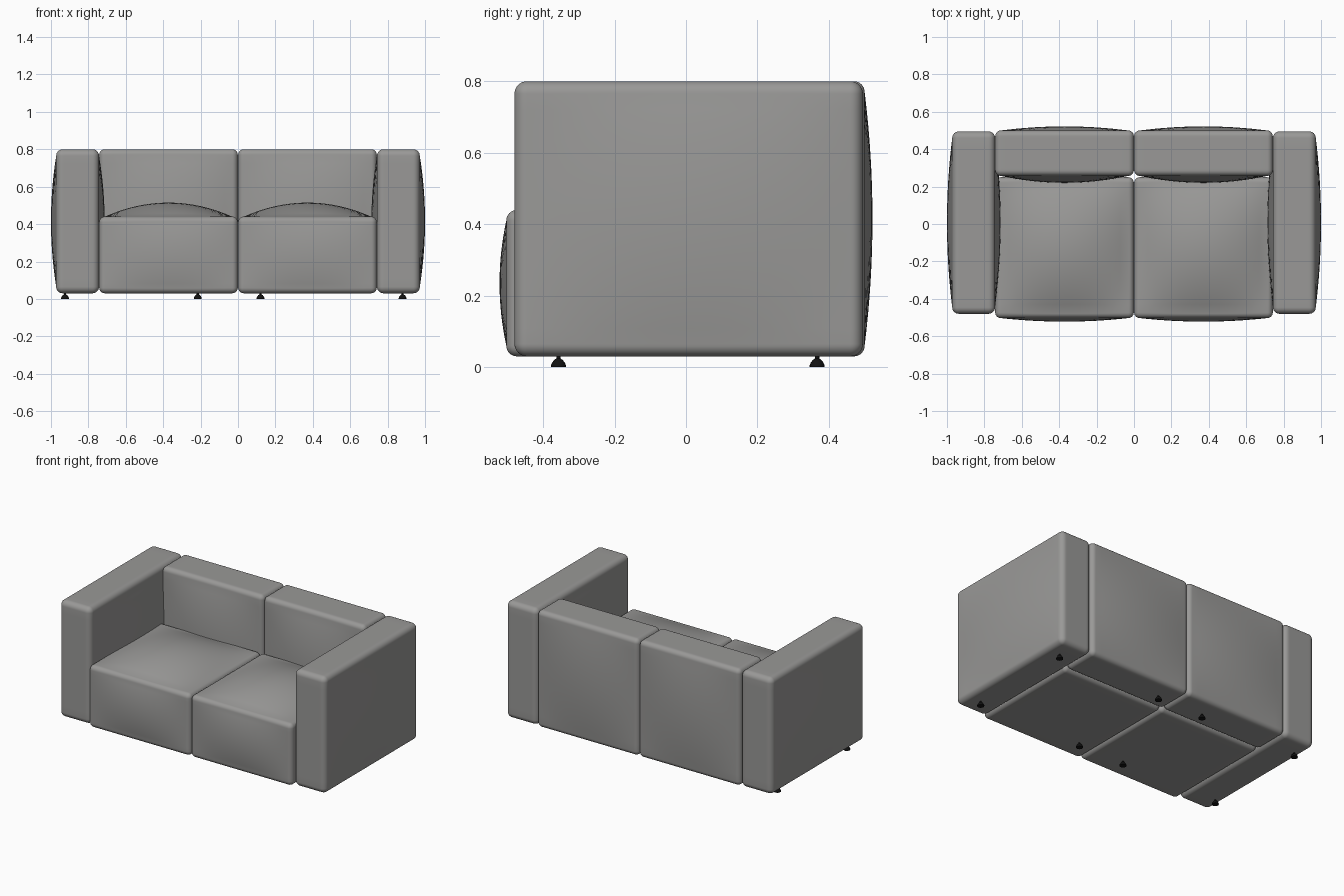
import bpy, bmesh, math
from mathutils import Vector

cube = bpy.data.objects.get("Cube")
if cube:
    bpy.data.objects.remove(cube)


def material(name, rgb, rough):
    m = bpy.data.materials.new(name)
    m.use_nodes = True
    color = (*rgb, 1)
    m.diffuse_color = color
    bsdf = m.node_tree.nodes["Principled BSDF"]
    bsdf.inputs["Base Color"].default_value = color
    bsdf.inputs["Roughness"].default_value = rough
    return m


fabric = material("grey_fabric", (0.32, 0.317, 0.31), 0.8)
black = material("black_plastic", (0.006, 0.006, 0.006), 0.5)


def finish(name, bm, mat):
    bmesh.ops.recalc_face_normals(bm, faces=bm.faces)
    mesh = bpy.data.meshes.new(name)
    bm.to_mesh(mesh)
    bm.free()
    mesh.materials.append(mat)
    ob = bpy.data.objects.new(name, mesh)
    bpy.context.collection.objects.link(ob)
    bpy.ops.object.select_all(action='DESELECT')
    ob.select_set(True)
    bpy.context.view_layer.objects.active = ob
    bpy.ops.object.shade_smooth_by_angle(angle=math.radians(40))
    return ob


def cushion(name, lo, hi, radius, puff):
    """Rounded box; puff lists (axis, sign, height) of the bulging faces."""
    lo, hi = Vector(lo), Vector(hi)
    centre, half = (lo + hi) / 2, (hi - lo) / 2
    core = half - Vector((radius,) * 3)
    cells, corner = 24, 4          # grid cells per side, of which per rounded corner
    bm = bmesh.new()
    bmesh.ops.create_cube(bm, size=2)
    bmesh.ops.subdivide_edges(bm, edges=bm.edges[:], cuts=cells - 1, use_grid_fill=True)
    flat = 1 - 2 * corner / cells
    for v in bm.verts:
        inner, push, uv = Vector(), Vector(), Vector()
        for i in range(3):
            c = v.co[i]
            uv[i] = max(-1, min(1, c / flat))
            inner[i] = uv[i] * core[i]
            over = max(0, (abs(c) - flat) / (1 - flat))
            push[i] = math.copysign(math.tan(min(1, over) * math.pi / 4), c)
        v.co = centre + inner + push.normalized() * radius
        # Soft stuffing on the chosen faces, fading to nothing at their borders
        for axis, sign, height in puff:
            if push[axis] * sign > 0.99:
                a, b = [uv[i] for i in range(3) if i != axis]
                v.co[axis] += sign * height * (1 - a * a) * (1 - b * b)
    return finish(name, bm, fabric)


def foot(name, x, y):
    """Small dome on a thin rim."""
    profile = [(0, 0), (0.021, 0), (0.021, 0.005), (0.018, 0.012),
               (0.012, 0.02), (0.006, 0.024), (0.006, 0.035), (0, 0.035)]
    bm = bmesh.new()
    verts = [bm.verts.new((r, 0, z)) for r, z in profile]
    edges = [bm.edges.new(pair) for pair in zip(verts, verts[1:])]
    bmesh.ops.spin(bm, geom=verts + edges, cent=(0, 0, 0), axis=(0, 0, 1),
                   angle=math.tau, steps=16)
    bmesh.ops.remove_doubles(bm, verts=bm.verts, dist=0.0001)
    bmesh.ops.translate(bm, verts=bm.verts, vec=(x, y, 0))
    return finish(name, bm, black)


BASE, TOP = 0.03, 0.8
for side, s in (("left", 1), ("right", -1)):
    def span(a, b):
        return sorted((s * a, s * b))

    # Arm, puffed on its outer and inner sides
    x0, x1 = span(0.743, 0.972)
    cushion(side + "_arm", (x0, -0.48, BASE), (x1, 0.495, TOP), 0.035,
            [(0, s, 0.028), (0, -s, 0.03)])

    # Seat and back cushions
    x0, x1 = span(0.001, 0.742)
    cushion(side + "_seat", (x0, -0.503, BASE), (x1, 0.25, 0.44), 0.03,
            [(2, 1, 0.075), (1, -1, 0.019)])
    cushion(side + "_back", (x0, 0.257, BASE), (x1, 0.5, TOP), 0.03,
            [(1, 1, 0.022), (1, -1, 0.037)])

# Feet
for i, x in enumerate((-0.925, -0.215, 0.12, 0.88)):
    foot(f"front_foot_{i + 1}", x, -0.357)
    foot(f"back_foot_{i + 1}", x, 0.367)
